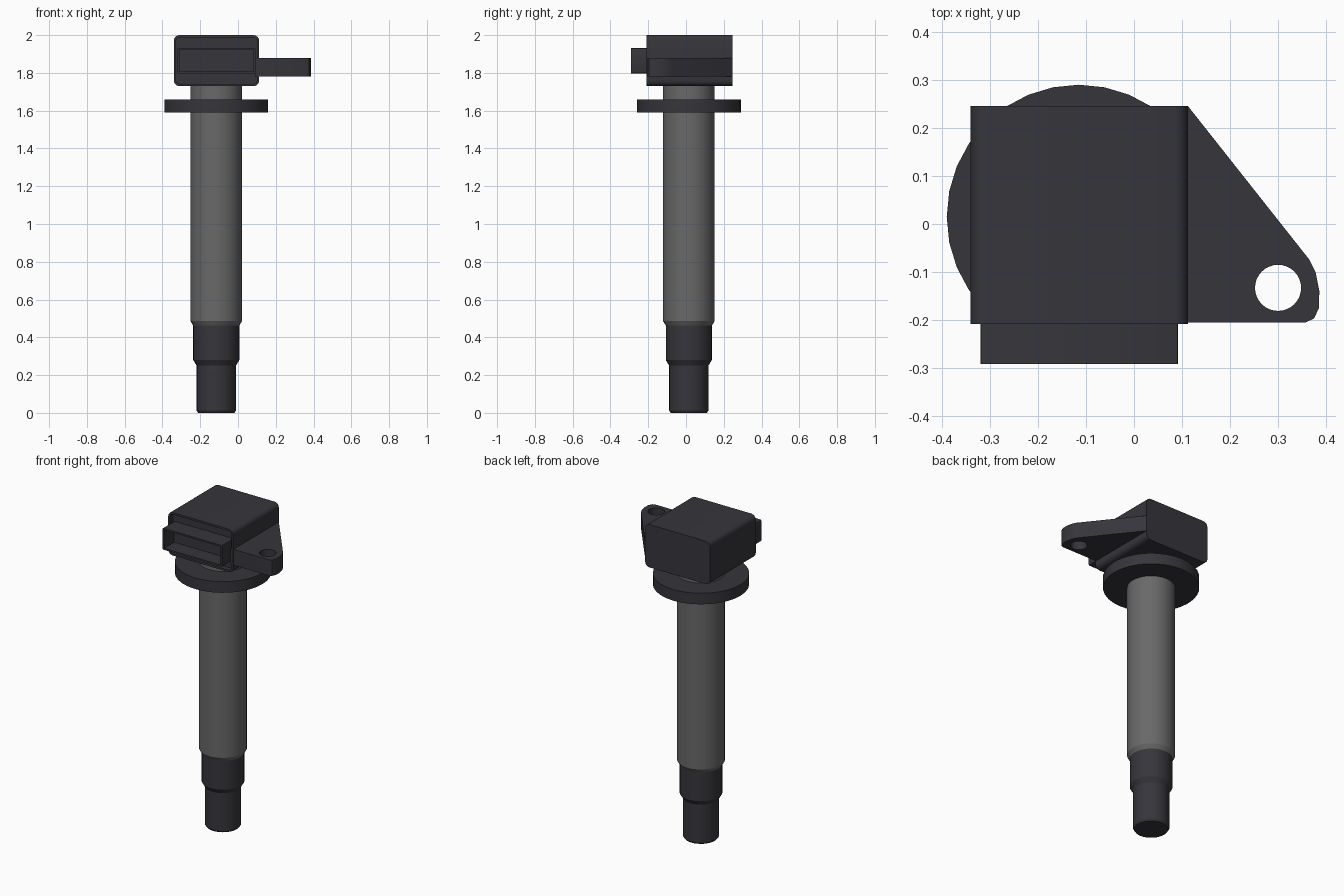
import bpy, bmesh, math
from mathutils import Vector

if "Cube" in bpy.data.objects:
    bpy.data.objects.remove(bpy.data.objects["Cube"])

AXIS = (-0.115, 0.015)   # centre line of the round parts
SIDES = 32


def material(name, rgb):
    m = bpy.data.materials.new(name)
    m.diffuse_color = (*rgb, 1)
    m.use_nodes = True
    m.node_tree.nodes["Principled BSDF"].inputs["Base Color"].default_value = m.diffuse_color
    return m


DARK = material("dark_plastic", (0.037, 0.036, 0.044))
GREY = material("grey_sleeve", (0.14, 0.14, 0.14))


def finish(bm, name, mat):
    bmesh.ops.recalc_face_normals(bm, faces=bm.faces)
    me = bpy.data.meshes.new(name)
    bm.to_mesh(me)
    bm.free()
    ob = bpy.data.objects.new(name, me)
    bpy.context.collection.objects.link(ob)
    me.materials.append(mat)
    bpy.ops.object.select_all(action='DESELECT')
    ob.select_set(True)
    bpy.context.view_layer.objects.active = ob
    bpy.ops.object.shade_smooth_by_angle(angle=math.radians(25))
    return ob


def circle(cx, cy, r, n=SIDES):
    return [(cx + r * math.cos(2 * math.pi * i / n),
             cy + r * math.sin(2 * math.pi * i / n)) for i in range(n)]


def turned(name, profile, mat):
    """Capped solid of revolution from (radius, z) pairs, bottom to top."""
    bm = bmesh.new()
    rings = [[bm.verts.new((x, y, z)) for x, y in circle(*AXIS, r)]
             for r, z in profile]
    for a, b in zip(rings, rings[1:]):
        for i in range(SIDES):
            j = (i + 1) % SIDES
            bm.faces.new((a[i], a[j], b[j], b[i]))
    bm.faces.new(rings[0])
    bm.faces.new(rings[-1])
    return finish(bm, name, mat)


def rounded_rect(x0, x1, z0, z1, r, steps=4):
    pts = []
    corners = [(x1 - r, z1 - r), (x0 + r, z1 - r), (x0 + r, z0 + r), (x1 - r, z0 + r)]
    for k, (cx, cz) in enumerate(corners):
        for s in range(steps + 1):
            a = math.pi / 2 * (k + s / steps)
            pts.append((cx + r * math.cos(a), cz + r * math.sin(a)))
    return pts


def open_box(name, outline, y_front, y_back, rim, depth):
    """Block along y whose front is hollowed out inside a thin rim."""
    bm = bmesh.new()
    front = bm.faces.new([bm.verts.new((x, y_front, z)) for x, z in outline])
    back = bm.faces.new([bm.verts.new((x, y_back, z)) for x, z in outline])
    n = len(outline)
    fv, bv = list(front.verts), list(back.verts)
    for i in range(n):
        j = (i + 1) % n
        bm.faces.new((fv[i], fv[j], bv[j], bv[i]))
    bmesh.ops.recalc_face_normals(bm, faces=bm.faces)
    bmesh.ops.inset_region(bm, faces=[front], thickness=rim, use_even_offset=True)
    floor = bmesh.ops.extrude_discrete_faces(bm, faces=[front])["faces"][0]
    bmesh.ops.translate(bm, verts=floor.verts, vec=(0, depth, 0))
    return finish(bm, name, DARK)


# Round body: rubber boot, sleeve and sealing flange
turned("boot", [(0.096, 0), (0.104, 0.012), (0.104, 0.25),
                (0.122, 0.28), (0.122, 0.48)], DARK)
turned("sleeve", [(0.122, 0.462), (0.137, 0.487), (0.137, 1.75)], GREY)
turned("sealing_flange", [(0.275, 1.59), (0.275, 1.66)], DARK)

# Head with shallow recessed front, and the plug socket standing out of it
open_box("head_housing", rounded_rect(-0.34, 0.112, 1.73, 2.0, 0.03),
         -0.208, 0.246, 0.012, 0.03)
open_box("plug_socket", rounded_rect(-0.32, 0.092, 1.797, 1.932, 0.006, 2),
         -0.292, -0.15, 0.01, 0.1)

# Mounting ear with a bolt hole
ear = [(0.09, 0.246), (0.112, 0.246), (0.365, -0.074), (0.378, -0.1),
       (0.386, -0.14), (0.385, -0.175), (0.375, -0.197), (0.357, -0.205),
       (0.09, -0.205)]
bm = bmesh.new()
edges = []
for loop in (ear, circle(0.3, -0.133, 0.048)):
    vs = [bm.verts.new((x, y, 1.78)) for x, y in loop]
    edges += [bm.edges.new((vs[i - 1], vs[i])) for i in range(len(vs))]
bmesh.ops.triangle_fill(bm, edges=edges, use_beauty=True, normal=Vector((0, 0, 1)))
geo = bmesh.ops.extrude_face_region(bm, geom=bm.faces[:], use_keep_orig=True)["geom"]
bmesh.ops.translate(bm, verts=[g for g in geo if isinstance(g, bmesh.types.BMVert)],
                    vec=(0, 0, 0.1))
finish(bm, "mounting_ear", DARK)
